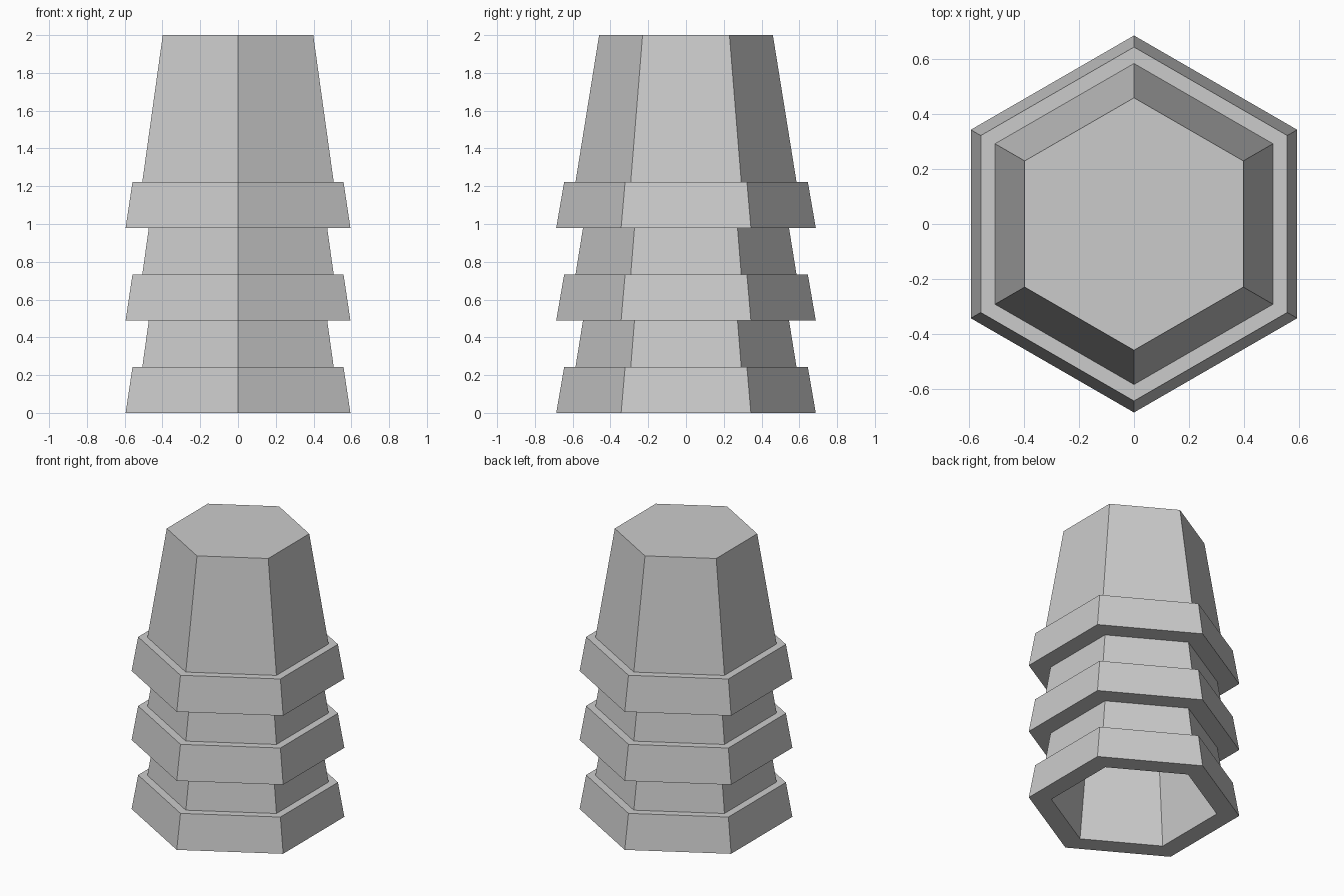
import bpy, bmesh
from math import cos, sin, radians

if "Cube" in bpy.data.objects:
    bpy.data.objects.remove(bpy.data.objects["Cube"])

SIDES = 6
STACK_STEP = 0.49

# Cup profile (radius, height): inner ceiling, mouth, stepped rim, outer body, top
PROFILE = [(0.43, 0.97), (0.54, 0.0), (0.687, 0.0), (0.645, 0.243),
           (0.585, 0.243), (0.46, 1.02)]


def hex_ring(bm, radius, z):
    angles = [radians(90 + 360 / SIDES * i) for i in range(SIDES)]
    return [bm.verts.new((radius * cos(a), radius * sin(a), z)) for a in angles]


def cup_mesh():
    bm = bmesh.new()
    rings = [hex_ring(bm, r, z) for r, z in PROFILE]
    for lower, upper in zip(rings, rings[1:]):
        for i in range(SIDES):
            j = (i + 1) % SIDES
            bm.faces.new((lower[i], lower[j], upper[j], upper[i]))
    # Inner ceiling and flat outer top
    bm.faces.new(rings[0])
    bm.faces.new(rings[-1])
    bmesh.ops.recalc_face_normals(bm, faces=bm.faces)
    mesh = bpy.data.meshes.new("cup")
    bm.to_mesh(mesh)
    bm.free()
    return mesh


# Three identical upturned cups nested in a stack
mesh = cup_mesh()
for level, name in enumerate(("bottom_cup", "middle_cup", "top_cup")):
    cup = bpy.data.objects.new(name, mesh)
    cup.location.z = level * STACK_STEP
    bpy.context.collection.objects.link(cup)
